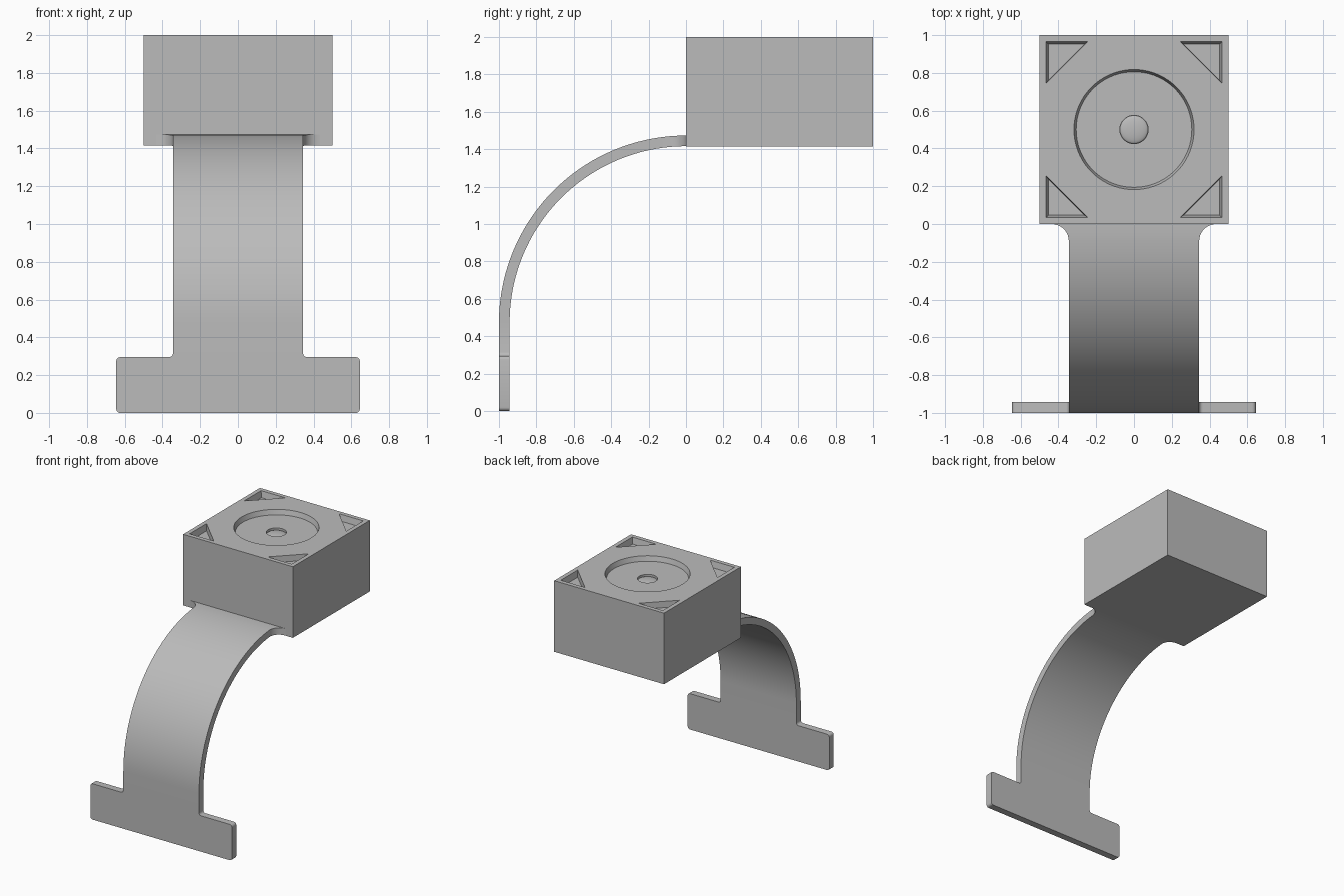
import bpy, bmesh
from math import sin, cos, pi, sqrt

if "Cube" in bpy.data.objects:
    bpy.data.objects.remove(bpy.data.objects["Cube"], do_unlink=True)

grey = bpy.data.materials.new("plain_grey")
grey.use_nodes = True
colour = (0.5, 0.5, 0.5, 1)
grey.diffuse_color = colour
grey.node_tree.nodes["Principled BSDF"].inputs["Base Color"].default_value = colour


def make_object(name, bm):
    bmesh.ops.recalc_face_normals(bm, faces=bm.faces[:])
    mesh = bpy.data.meshes.new(name)
    bm.to_mesh(mesh)
    bm.free()
    mesh.materials.append(grey)
    obj = bpy.data.objects.new(name, mesh)
    bpy.context.collection.objects.link(obj)
    return obj


def activate(obj):
    bpy.ops.object.select_all(action='DESELECT')
    obj.select_set(True)
    bpy.context.view_layer.objects.active = obj


def loft(name, loops):
    """Closed solid through a stack of matching point loops."""
    bm = bmesh.new()
    rings = [[bm.verts.new(p) for p in loop] for loop in loops]
    n = len(rings[0])
    for a, b in zip(rings, rings[1:]):
        for i in range(n):
            j = (i + 1) % n
            bm.faces.new((a[i], a[j], b[j], b[i]))
    bm.faces.new(rings[0])
    bm.faces.new(rings[-1])
    return make_object(name, bm)


def circle(r, z, n=72):
    return [(r * cos(2 * pi * i / n), 0.5 + r * sin(2 * pi * i / n), z) for i in range(n)]


def triangle(sx, sy, inset, z):
    # right-angled corner pocket, measured from the block's centre
    outer, reach = 0.465 - inset, 0.245 + inset * 1.4
    return [(sx * x, 0.5 + sy * y, z)
            for x, y in ((outer, outer), (reach, outer), (outer, reach))]


def square(z):
    return [(x, y, z) for x, y in ((-0.5, 0), (0.5, 0), (0.5, 1), (-0.5, 1))]


# Block with tapered round recess, centre dimple and four corner pockets
TOP, DEPTH = 2.0, 0.04
block = loft("block", [square(1.415), square(TOP)])
cutters = [loft("round_cutter", [circle(0.318, TOP + 0.01), circle(0.318, TOP),
                                 circle(0.306, TOP - DEPTH)]),
           loft("dimple_cutter", [circle(0.075, TOP + 0.01), circle(0.075, TOP - DEPTH - 0.02)])]
for sx in (-1, 1):
    for sy in (-1, 1):
        cutters.append(loft("pocket_cutter", [triangle(sx, sy, 0, TOP + 0.01),
                                              triangle(sx, sy, 0, TOP),
                                              triangle(sx, sy, 0.012, TOP - 0.05)]))
activate(block)
for cutter in cutters:
    mod = block.modifiers.new("cut", 'BOOLEAN')
    mod.operation, mod.solver, mod.object = 'DIFFERENCE', 'EXACT', cutter
    bpy.ops.object.modifier_apply(modifier=mod.name)
    bpy.data.objects.remove(cutter, do_unlink=True)
activate(block)
bpy.ops.object.shade_smooth_by_angle()

# Low dome on the floor of the dimple
floor = TOP - DEPTH - 0.021
dome = loft("dimple_dome", [circle(0.075 * cos(t), floor + 0.016 * sin(t), 48)
                            for t in (i * pi / 2 / 8.2 for i in range(9))])
activate(dome)
bpy.ops.object.shade_smooth_by_angle()

# Bracket: stations of (half width, outer y, outer z, inner y, inner z)
OUT, INN, CZ, R, FIL = 1.0, 0.943, 0.473, 0.02, 0.09
FOOT, ARM, SHELF = 0.645, 0.345, 0.295
steps = [i * pi / 8 for i in range(5)]
flat = [(FOOT - R + R * sin(t), R - R * cos(t)) for t in steps]
flat += [(FOOT - R + R * cos(t), SHELF - R + R * sin(t)) for t in steps]
flat += [(ARM + R - R * sin(t), SHELF + R - R * cos(t)) for t in steps]
flat.append((ARM, CZ))
stations = [(w, -OUT, z, -INN, z) for w, z in flat]

ys = [-cos(pi / 2 * i / 36) for i in range(1, 34)]
ys = [y for y in ys if y < -FIL - 0.01]
ys += [-FIL + FIL * sin(pi / 2 * i / 8) for i in range(9)]
for y in ys:
    up = sqrt(max(0, 1 - y * y))
    w = ARM if y <= -FIL else ARM + FIL - sqrt(max(0, FIL ** 2 - (y + FIL) ** 2))
    stations.append((w, y * OUT, CZ + up * OUT, y * INN, CZ + up * INN))

bm = bmesh.new()
rows = [[bm.verts.new(p) for p in ((-w, oy, oz), (w, oy, oz), (w, iy, iz), (-w, iy, iz))]
        for w, oy, oz, iy, iz in stations]
k = len(flat)
for left, right in ((0, 1), (3, 2)):
    # flat foot and lower arm as one face, then the curved strip
    bm.faces.new([r[left] for r in rows[:k]] + [r[right] for r in reversed(rows[:k])])
    for a, b in zip(rows[k - 1:], rows[k:]):
        bm.faces.new((a[left], a[right], b[right], b[left]))
for a, b in zip(rows, rows[1:]):
    bm.faces.new((a[0], a[3], b[3], b[0]))
    bm.faces.new((a[1], a[2], b[2], b[1]))
bm.faces.new(rows[0])
bm.faces.new(rows[-1])
bracket = make_object("curved_bracket", bm)
activate(bracket)
bpy.ops.object.shade_smooth_by_angle()
